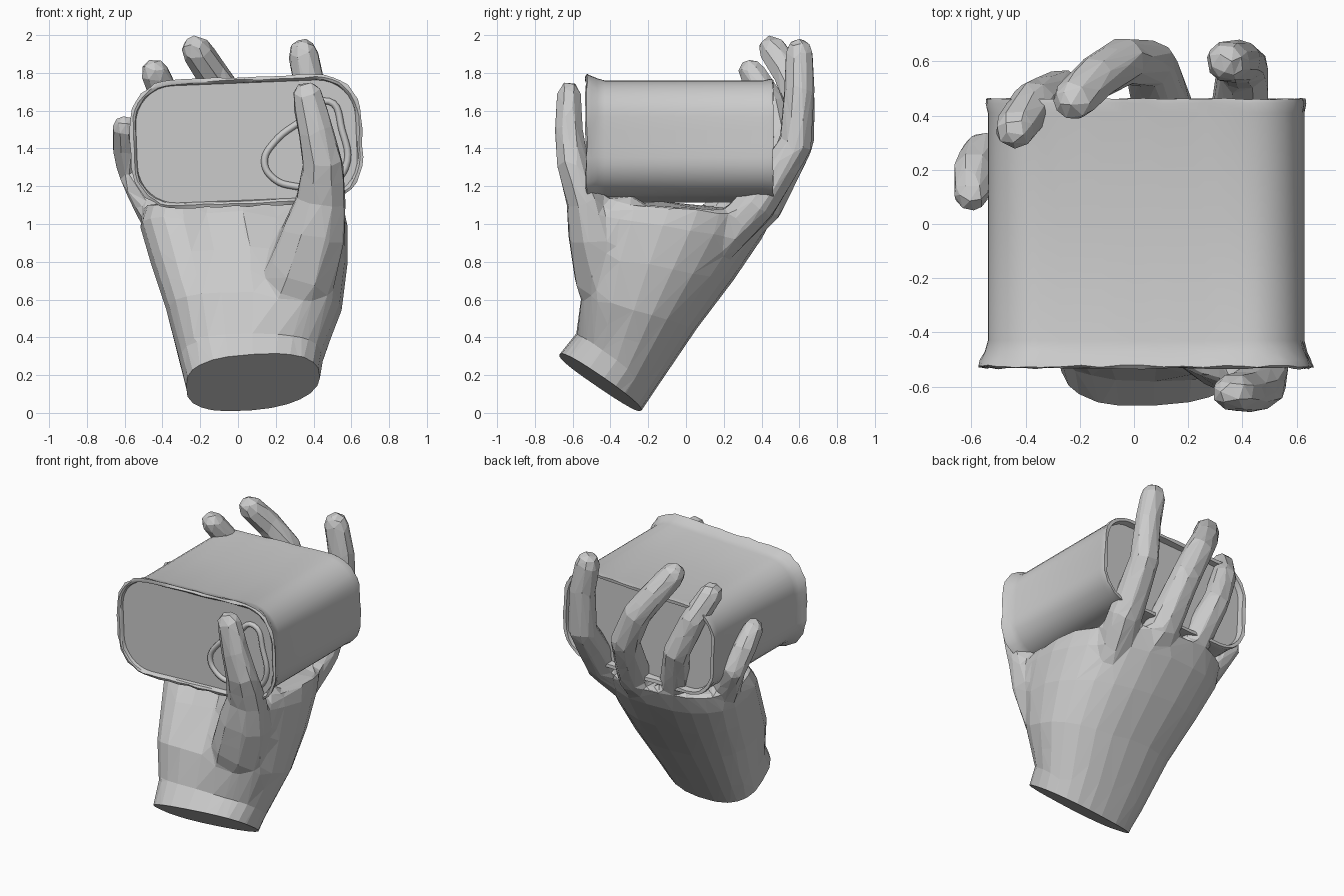
import bpy, bmesh, random
from math import pi, cos, sin, exp, radians, copysign
from mathutils import Vector, Matrix

random.seed(4)
cube = bpy.data.objects.get("Cube")
if cube:
    bpy.data.objects.remove(cube)

GREY = (0.6, 0.6, 0.6, 1)
clay = bpy.data.materials.new("clay_grey")
clay.use_nodes = True
clay.diffuse_color = GREY
bsdf = clay.node_tree.nodes["Principled BSDF"]
bsdf.inputs["Base Color"].default_value = GREY
bsdf.inputs["Roughness"].default_value = 0.8


def loft(bm, rings):
    """Skin a stack of equal-length rings and close both ends."""
    loops = [[bm.verts.new(p) for p in ring] for ring in rings]
    n = len(loops[0])
    faces = [bm.faces.new(loops[0]), bm.faces.new(loops[-1])]
    for a, b in zip(loops, loops[1:]):
        for i in range(n):
            j = (i + 1) % n
            faces.append(bm.faces.new((a[i], a[j], b[j], b[i])))
    bmesh.ops.recalc_face_normals(bm, faces=faces)


def finish(name, bm):
    mesh = bpy.data.meshes.new(name)
    bm.to_mesh(mesh)
    bm.free()
    obj = bpy.data.objects.new(name, mesh)
    bpy.context.collection.objects.link(obj)
    mesh.materials.append(clay)
    return obj


def digit(bm, path, flat=0.95, sides=8):
    """Finger along (x, y, z, radius) joints with a rounded tip."""
    pts = [Vector(p[:3]) for p in path]
    radii = [p[3] for p in path]
    end, r = pts[-1], radii[-1]
    tip = (end - pts[-2]).normalized()
    for along, shrink in ((0.5, 0.85), (0.9, 0.45)):
        pts.append(end + tip * r * along)
        radii.append(r * shrink)
    rings = []
    for k, p in enumerate(pts):
        t = (pts[min(k + 1, len(pts) - 1)] - pts[max(k - 1, 0)]).normalized()
        u = Vector((1, 0, 0))
        u = (u - t * u.dot(t)).normalized()
        v = t.cross(u) * flat
        angles = [2 * pi * (i + 0.5) / sides for i in range(sides)]
        rings.append([p + (u * cos(a) + v * sin(a)) * radii[k] for a in angles])
    loft(bm, rings)


hand_bm = bmesh.new()

# Wrist and palm: x range, front and back points (y, z), thumb-side lean, hollow of the palm
sections = [
    (-0.27, 0.42, (-0.72, 0.24), (-0.29, -0.07), 0, 0),
    (-0.28, 0.43, (-0.67, 0.31), (-0.23, 0.02), 0, 0),
    (-0.31, 0.45, (-0.58, 0.42), (-0.15, 0.14), 0, 0),
    (-0.38, 0.55, (-0.58, 0.64), (0.06, 0.45), 0.03, 0.06),
    (-0.46, 0.58, (-0.52, 0.87), (0.25, 0.70), 0.12, 0.18),
    (-0.52, 0.58, (-0.46, 1.06), (0.40, 0.92), 0.18, 0.28),
    (-0.50, 0.56, (-0.44, 1.12), (0.47, 1.06), 0.2, 0.32),
]
palm_rings = []
for x0, x1, front, back, lean, hollow in sections:
    ring = []
    for i in range(24):
        a = 2 * pi * i / 24
        c, s = cos(a), sin(a)
        # Squared towards the front, rounder over the back
        power = 0.75 if s < 0 or c < 0 else 0.95
        c, s = copysign(abs(c) ** power, c), copysign(abs(s) ** power, s)
        f = (1 + s) / 2
        cup = hollow * exp(-((c + 0.1) / 0.55) ** 2) if s < 0 else 0
        ring.append(((x0 + x1) / 2 + (x1 - x0) / 2 * c,
                     front[0] + (back[0] - front[0]) * f + (cup - lean * c) * (1 - f),
                     front[1] + (back[1] - front[1]) * f))
    palm_rings.append(ring)
loft(hand_bm, palm_rings)

# Thumb, and the fleshy web behind it
digit(hand_bm, [(0.22, -0.38, 0.48, 0.16), (0.33, -0.44, 0.72, 0.2),
                (0.40, -0.49, 0.95, 0.18), (0.44, -0.53, 1.13, 0.14),
                (0.45, -0.60, 1.32, 0.115), (0.41, -0.62, 1.50, 0.1),
                (0.37, -0.62, 1.67, 0.09)], 0.8)
digit(hand_bm, [(0.33, -0.30, 0.55, 0.16), (0.40, -0.32, 0.80, 0.17),
                (0.43, -0.34, 1.02, 0.14)], 1.2)

# Index, middle, ring and little finger, curling up behind the tin
digit(hand_bm, [(0.33, 0.12, 0.85, 0.12), (0.39, 0.37, 1.10, 0.12),
                (0.40, 0.58, 1.42, 0.10), (0.385, 0.60, 1.70, 0.09),
                (0.345, 0.60, 1.90, 0.085)])
digit(hand_bm, [(0.14, 0.14, 0.85, 0.13), (0.11, 0.41, 1.10, 0.12),
                (0.06, 0.59, 1.43, 0.10), (-0.04, 0.60, 1.65, 0.095),
                (-0.14, 0.54, 1.80, 0.09), (-0.22, 0.46, 1.92, 0.085)])
digit(hand_bm, [(-0.12, 0.10, 0.85, 0.12), (-0.17, 0.36, 1.08, 0.11),
                (-0.27, 0.49, 1.40, 0.09), (-0.37, 0.45, 1.64, 0.085),
                (-0.44, 0.35, 1.80, 0.08)])
digit(hand_bm, [(-0.30, 0.0, 0.85, 0.11), (-0.44, 0.19, 1.07, 0.10),
                (-0.56, 0.27, 1.27, 0.08), (-0.59, 0.20, 1.40, 0.08),
                (-0.60, 0.11, 1.51, 0.07)])

# Fuse the hand into one skin and reduce it to broad facets
hand = finish("hand", hand_bm)
remesh = hand.modifiers.new("fuse", 'REMESH')
remesh.mode = 'VOXEL'
remesh.voxel_size = 0.02
soften = hand.modifiers.new("soften", 'SMOOTH')
soften.iterations = 4
facets = hand.modifiers.new("facets", 'DECIMATE')
facets.ratio = 0.03
fused = bpy.data.meshes.new_from_object(
    hand.evaluated_get(bpy.context.evaluated_depsgraph_get()))
hand.modifiers.clear()

# Slice the wrist off flat
bm = bmesh.new()
bm.from_mesh(fused)
cut = bmesh.ops.bisect_plane(bm, geom=bm.verts[:] + bm.edges[:] + bm.faces[:],
                             plane_co=(0.07, -0.45, 0.16),
                             plane_no=(0.044, -0.30, -0.44), clear_outer=True)
bmesh.ops.contextual_create(
    bm, geom=[e for e in cut["geom_cut"] if isinstance(e, bmesh.types.BMEdge)])
for face in bm.faces:
    face.smooth = False
bmesh.ops.recalc_face_normals(bm, faces=bm.faces)
bm.to_mesh(fused)
bm.free()
hand.data = fused

# Rounded tin, slightly tilted
place = Matrix.Translation((0.045, 0, 1.437)) @ Matrix.Rotation(radians(-2.3), 4, 'Y')


def tin_ring(grow, y, rough):
    """Rounded rectangle, grown outward and roughened a little."""
    w, h, r = 0.58, 0.308, 0.2
    outline = []
    for q, (sx, sz) in enumerate(((1, 1), (-1, 1), (-1, -1), (1, -1))):
        for k in range(9):
            a = pi / 2 * (q + k / 8)
            outline.append(Vector((sx * (w - r) + (r + grow) * cos(a), y,
                                   sz * (h - r) + (r + grow) * sin(a))))
    ring = []
    for i, p in enumerate(outline):
        # Extra points along the straight sides
        steps = (10 if i == 8 or i == 26 else 3) if i % 9 == 8 else 1
        for k in range(steps):
            ring.append(p.lerp(outline[(i + 1) % len(outline)], k / steps))
    return [place @ (p + Vector([random.uniform(-rough, rough) for _ in range(3)]))
            for p in ring]


# Tin profile from recessed front panel to recessed back panel
profile = [(0.002, -0.505, 0), (0.008, -0.525, 0.003), (0.018, -0.532, 0.004),
           (0.034, -0.525, 0.005), (0.026, -0.50, 0.005), (0.009, -0.47, 0.003),
           (0, -0.43, 0), (0, 0.0, 0), (0, 0.41, 0), (0.006, 0.445, 0.003),
           (0.004, 0.462, 0.003), (-0.018, 0.46, 0.003), (-0.025, 0.42, 0)]
tin_bm = bmesh.new()
loft(tin_bm, [tin_ring(*p) for p in profile])
tin = finish("tin_box", tin_bm)

# Raised pull loop on the front panel, behind the thumb
curve = bpy.data.curves.new("pull_loop", 'CURVE')
curve.dimensions = '3D'
curve.bevel_depth = 0.018
curve.bevel_resolution = 2
outline = [(0.14, 1.33), (0.19, 1.43), (0.34, 1.55), (0.48, 1.65), (0.55, 1.5),
           (0.57, 1.3), (0.46, 1.2), (0.3, 1.2), (0.19, 1.24)]
spline = curve.splines.new('BEZIER')
spline.bezier_points.add(len(outline) - 1)
for point, (x, z) in zip(spline.bezier_points, outline):
    point.co = (x, -0.508, z)
    point.handle_left_type = point.handle_right_type = 'AUTO'
spline.use_cyclic_u = True
spline.resolution_u = 6
loop = bpy.data.objects.new("pull_loop", curve)
bpy.context.collection.objects.link(loop)
curve.materials.append(clay)

# Smooth only the tin; the hand stays faceted
bpy.ops.object.select_all(action='DESELECT')
tin.select_set(True)
bpy.context.view_layer.objects.active = tin
bpy.ops.object.shade_smooth_by_angle(angle=radians(35))
